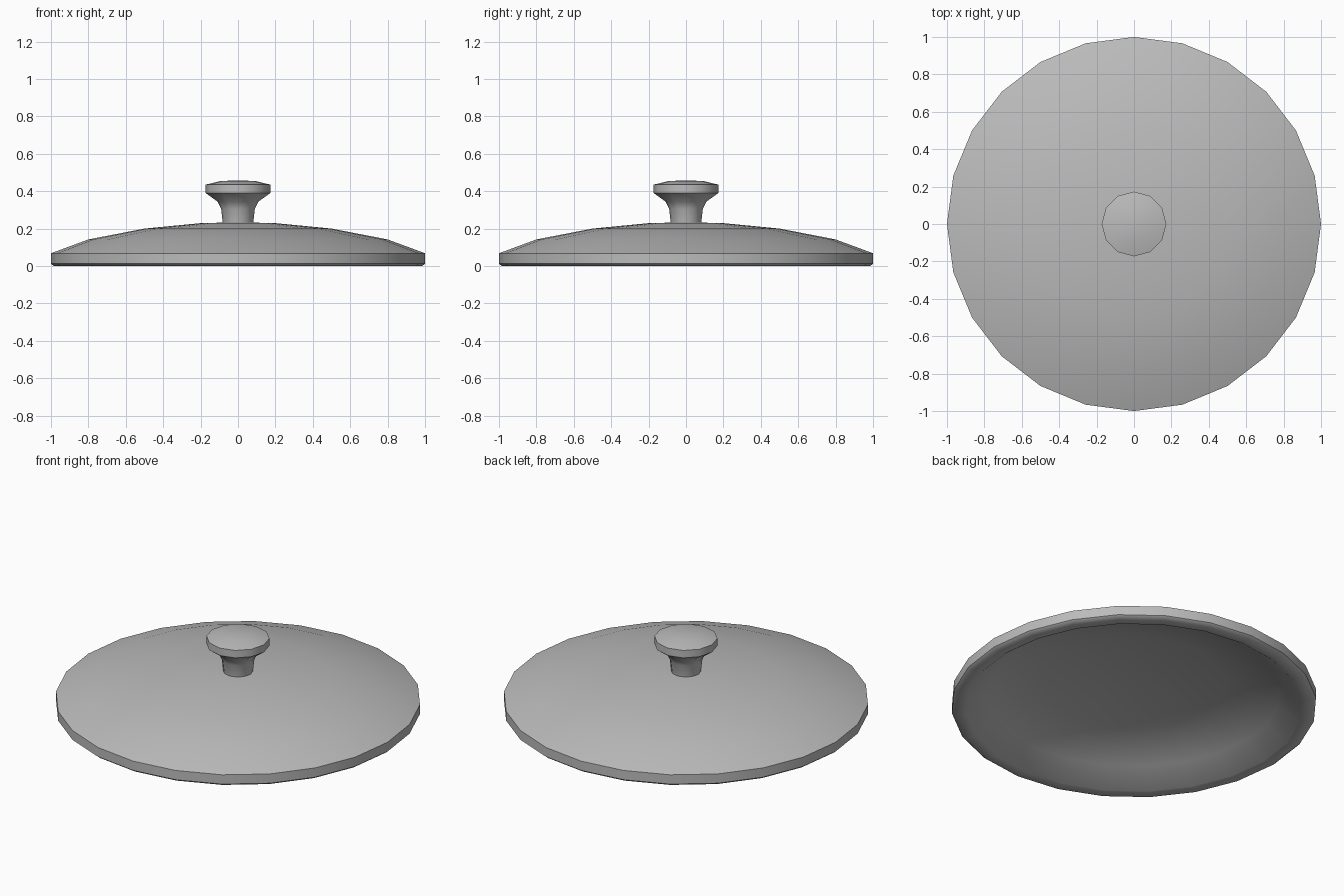
import bpy
import bmesh
from math import cos, sin, tau, radians

old = bpy.data.objects.get("Cube")
if old:
    bpy.data.objects.remove(old, do_unlink=True)

grey = bpy.data.materials.new("light_grey")
grey.use_nodes = True
colour = (0.5, 0.5, 0.5, 1)
grey.diffuse_color = colour
grey.node_tree.nodes["Principled BSDF"].inputs["Base Color"].default_value = colour


def lathe(name, profile, sides):
    """Turn a (radius, height) profile around z; radius 0 closes to a point."""
    bm = bmesh.new()
    rings = []
    for r, z in profile:
        count = sides if r else 1
        rings.append([bm.verts.new((r * cos(tau * i / sides), r * sin(tau * i / sides), z))
                      for i in range(count)])
    for a, b in zip(rings, rings[1:]):
        for i in range(sides):
            j = (i + 1) % sides
            corners = [a[i % len(a)], a[j % len(a)], b[j % len(b)], b[i % len(b)]]
            bm.faces.new(list(dict.fromkeys(corners)))
    bmesh.ops.recalc_face_normals(bm, faces=bm.faces)
    mesh = bpy.data.meshes.new(name)
    bm.to_mesh(mesh)
    bm.free()
    mesh.materials.append(grey)
    obj = bpy.data.objects.new(name, mesh)
    bpy.context.collection.objects.link(obj)
    bpy.ops.object.select_all(action="DESELECT")
    obj.select_set(True)
    bpy.context.view_layer.objects.active = obj
    bpy.ops.object.shade_smooth_by_angle(angle=radians(42))
    return obj


# Shallow domed lid: hollow underside, rim, outer dome
lathe("lid", [(0, 0.195), (0.18, 0.19), (0.5, 0.16), (0.8, 0.09), (0.92, 0),
              (0.985, 0), (1, 0.012), (1, 0.068),
              (0.8, 0.142), (0.5, 0.2), (0.19, 0.23), (0, 0.233)], 24)

# Flared handle knob
lathe("knob", [(0, 0.215), (0.08, 0.215), (0.09, 0.305), (0.11, 0.345), (0.173, 0.39),
               (0.173, 0.435), (0.09, 0.455), (0, 0.457)], 12)
